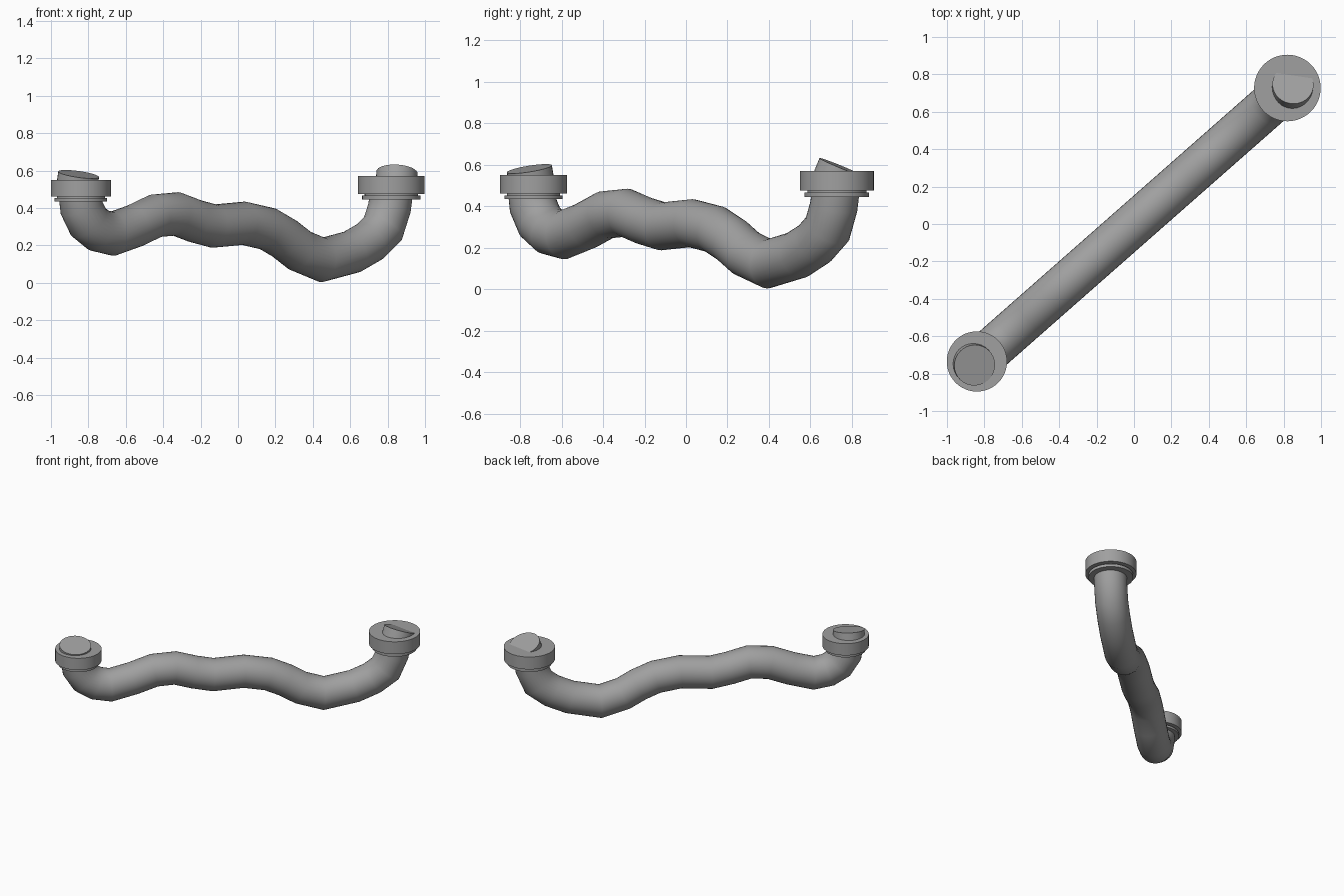
import bpy, bmesh, math
from mathutils import Vector

cube = bpy.data.objects.get("Cube")
if cube:
    bpy.data.objects.remove(cube, do_unlink=True)

grey = bpy.data.materials.new("plain grey")
grey.use_nodes = True
grey.diffuse_color = (0.35, 0.35, 0.35, 1)
grey.node_tree.nodes["Principled BSDF"].inputs["Base Color"].default_value = (0.35, 0.35, 0.35, 1)

PIPE_RADIUS = 0.115


def skin_rings(name, rings, angle=35):
    """Join equal rings of points into a closed tube with end caps."""
    bm = bmesh.new()
    loops = [[bm.verts.new(p) for p in ring] for ring in rings]
    n = len(loops[0])
    for a, b in zip(loops, loops[1:]):
        for i in range(n):
            j = (i + 1) % n
            bm.faces.new((a[i], a[j], b[j], b[i]))
    bm.faces.new(loops[0])
    bm.faces.new(loops[-1])
    bmesh.ops.recalc_face_normals(bm, faces=bm.faces)
    mesh = bpy.data.meshes.new(name)
    bm.to_mesh(mesh)
    bm.free()
    mesh.materials.append(grey)
    obj = bpy.data.objects.new(name, mesh)
    bpy.context.collection.objects.link(obj)
    bpy.ops.object.select_all(action='DESELECT')
    obj.select_set(True)
    bpy.context.view_layer.objects.active = obj
    bpy.ops.object.shade_smooth_by_angle(angle=math.radians(angle))
    return obj


def circle(center, u, v, ru, rv, n):
    return [center + u * (ru * math.cos(t)) + v * (rv * math.sin(t))
            for t in (2 * math.pi * i / n for i in range(n))]


def lathe(name, center, axis, profile, n=48):
    """Revolve (radius, distance along axis) pairs about an axis."""
    axis = Vector(axis).normalized()
    u = axis.orthogonal().normalized()
    v = axis.cross(u)
    center = Vector(center)
    return skin_rings(name, [circle(center + axis * h, u, v, r, r, n) for r, h in profile])


# Wavy pipe: mitred rings along a path lying in one diagonal upright plane
path = [(-.845, .48), (-.836, .40), (-.80, .325), (-.745, .28), (-.67, .262),
        (-.55, .305), (-.44, .358), (-.33, .368), (-.23, .33), (-.13, .303),
        (.03, .318), (.16, .288), (.25, .235), (.33, .172), (.45, .122),
        (.61, .165), (.705, .22), (.775, .29), (.81, .40), (.822, .49)]
points = [Vector((x, x * 0.88, z)) for x, z in path]
side = Vector((-0.88, 1, 0)).normalized()
rings = []
for i, p in enumerate(points):
    before = (p - points[max(i - 1, 0)]).normalized()
    after = (points[min(i + 1, len(points) - 1)] - p).normalized()
    tangent = (before + after).normalized()
    mitre = max(tangent.dot(before), tangent.dot(after))
    rings.append(circle(p, tangent.cross(side), side, PIPE_RADIUS / mitre, PIPE_RADIUS, 32))
skin_rings("wavy_pipe", rings, 50)

# End fittings: broad flange over a groove and a thin collar
for name, x, y, r, bottom, lip, top in (("right", -.84, -.735, .161, .435, .46, .55),
                                        ("left", .82, .727, .178, .445, .475, .57)):
    lathe(name + "_flange", (x, y, 0), (0, 0, 1),
          [(r * .8, bottom), (r * .875, bottom), (r * .875, lip - .008),
           (r * .8, lip - .008), (r * .8, lip), (r, lip), (r, top)])

# Tilted pipe stubs poking out of the flanges
for name, center, axis in (("right_stub", (-.852, -.755, .58), (.14, -.16, 1)),
                           ("left_stub", (.85, .745, .59), (.06, .41, 1))):
    lathe(name, center, axis, [(.11, -.10), (.11, 0)], 32)
